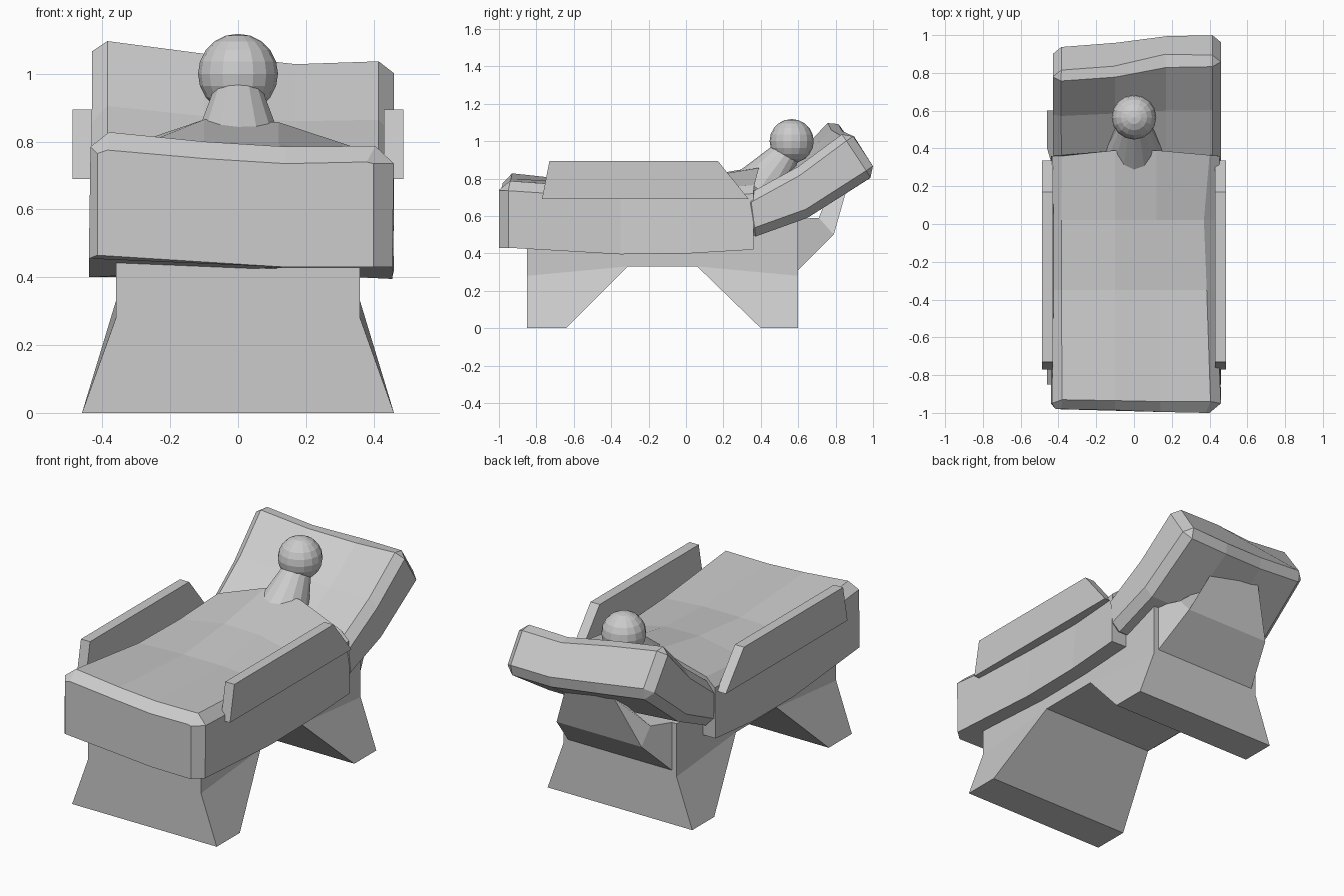
import bpy, bmesh
from mathutils import Vector

if "Cube" in bpy.data.objects:
    bpy.data.objects.remove(bpy.data.objects["Cube"])


def make(name, verts, faces):
    bm = bmesh.new()
    vs = [bm.verts.new(v) for v in verts]
    for f in faces:
        bm.faces.new([vs[i] for i in f])
    bmesh.ops.recalc_face_normals(bm, faces=bm.faces)
    me = bpy.data.meshes.new(name)
    bm.to_mesh(me)
    bm.free()
    ob = bpy.data.objects.new(name, me)
    bpy.context.collection.objects.link(ob)
    return ob


def loft(name, rings):
    # skin a row of equal-length rings and cap both ends
    n = len(rings[0])
    verts = [v for r in rings for v in r]
    faces = [list(range(n)), [len(verts) - n + i for i in range(n)]]
    for k in range(len(rings) - 1):
        for i in range(n):
            j = (i + 1) % n
            faces.append((k * n + i, k * n + j, k * n + n + j, k * n + n + i))
    return make(name, verts, faces)


# base with two flared legs
prof = [(-.85, 0), (-.64, 0), (-.31, .33), (.06, .33), (.40, 0), (.60, 0),
        (.60, .28), (.60, .585), (-.85, .56), (-.85, .28)]
n = len(prof)
verts = [(s * (.46 if z == 0 else .36), y, z) for s in (-1, 1) for y, z in prof]
faces = [(i, (i + 1) % n, (i + 1) % n + n, i + n) for i in range(n)]
for o in (0, n):
    faces += [[o + i for i in f] for f in ((0, 1, 2, 9), (3, 4, 5, 6), (9, 2, 3, 6, 7, 8))]
make("base", verts, faces)

# tapered bracket carrying the backrest: half width, lower (y, z), upper (y, z)
bracket = [(.33, (.58, .30), (.58, .585)), (.33, (.60, .31), (.60, .585)),
           (.27, (.79, .50), (.71, .59)), (.15, (.87, .78), (.75, .69))]
loft("backrest_bracket", [[(-w, *a), (w, *a), (w, *b), (-w, *b)] for w, a, b in bracket])

# covered lower mattress, cross-sections from foot to waist, each (x, y, z)
sections = [
    ((-.415, -.98, .465), (-.415, -.98, .765), (-.385, -.98, .775), (-.10, -.985, .75),
     (.14, -.995, .735), (.38, -1.0, .74), (.40, -1.0, .735), (.40, -1.0, .43), (.14, -.995, .43)),
    ((-.44, -.95, .455), (-.435, -.95, .785), (-.38, -.93, .828), (-.10, -.935, .80),
     (.14, -.94, .785), (.405, -.94, .787), (.46, -.95, .735), (.455, -.95, .43), (.14, -.94, .43)),
    ((-.44, -.35, .40), (-.425, -.35, .715), (-.385, -.35, .755), (-.10, -.35, .765),
     (.14, -.35, .765), (.385, -.35, .745), (.435, -.35, .695), (.455, -.35, .395), (.14, -.35, .41)),
    ((-.44, .02, .40), (-.425, .02, .70), (-.385, .02, .75), (-.10, .02, .80),
     (.12, .02, .795), (.37, .02, .74), (.43, .02, .69), (.455, .02, .40), (.14, .02, .41)),
    ((-.44, .36, .43), (-.435, .36, .72), (-.38, .36, .77), (-.10, .39, .865),
     (.12, .39, .857), (.40, .365, .765), (.455, .36, .72), (.46, .36, .42), (.14, .36, .43)),
]
loft("lower_mattress", sections)

# twisted, bevelled backrest: per column x, (y, z) at hinge, middle and top
xs = (-.43, -.10, .17, .46)
front = [[(.30, .70)] * 4,
         [(.57, .91), (.585, .875), (.60, .86), (.60, .865)],
         [(.785, 1.135), (.81, 1.09), (.865, 1.055), (.87, 1.065)]]
back = [[(.33, .475)] * 4,
        [(.62, .615), (.64, .60), (.65, .59), (.65, .59)],
        [(.96, .89), (.985, .85), (1.02, .825), (1.025, .83)]]
backrest = loft("backrest", [[(x, *p) for x, p in zip(xs, f)] +
                             [(x, *p) for x, p in zip(xs[::-1], b[::-1])]
                             for f, b in zip(front, back)])
bev = backrest.modifiers.new("bevel", 'BEVEL')
bev.width = .045
bev.segments = 1
bev.limit_method = 'ANGLE'
bev.angle_limit = .8

# side rails
rail = [(-.77, .69), (-.73, .895), (.17, .895), (.335, .69)]
for name, s in (("left_rail", -1), ("right_rail", 1)):
    loft(name, [[(s * x, y, z) for y, z in rail] for x in (.43, .488)])

# neck and head of the resting figure
a, b = Vector((0, .39, .74)), Vector((0, .56, .97))
bpy.ops.mesh.primitive_cone_add(vertices=16, radius1=.15, radius2=.065, depth=(b - a).length,
                                location=(a + b) / 2,
                                rotation=(b - a).to_track_quat('Z', 'Y').to_euler())
bpy.context.object.name = "neck"
bpy.ops.mesh.primitive_uv_sphere_add(segments=16, ring_count=10, radius=.118, location=(0, .565, 1.0))
bpy.context.object.name = "head"
